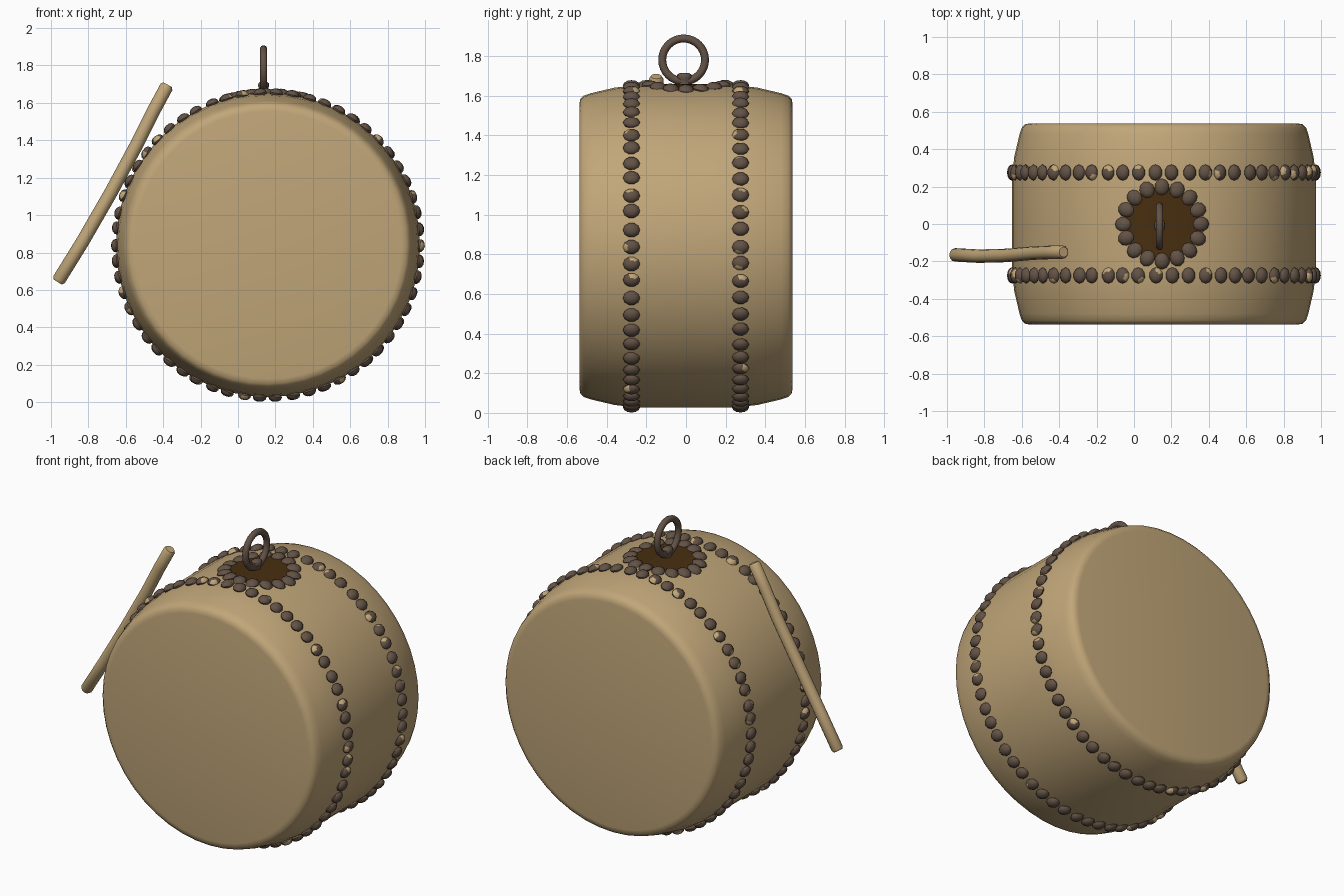
import bpy, bmesh, math, random
from mathutils import Vector, Matrix

random.seed(4)
cube = bpy.data.objects.get("Cube")
if cube:
    bpy.data.objects.remove(cube, do_unlink=True)

CX, CZ, R = 0.16, 0.84, 0.813     # drum axis and radius


def material(name, rgb):
    m = bpy.data.materials.new(name)
    m.use_nodes = True
    m.diffuse_color = (*rgb, 1)
    bsdf = m.node_tree.nodes["Principled BSDF"]
    bsdf.inputs["Base Color"].default_value = (*rgb, 1)
    bsdf.inputs["Roughness"].default_value = 0.8
    return m


TAN = material("tan wood", (0.53, 0.38, 0.19))
IRON = material("dark iron", (0.125, 0.085, 0.06))
BROWN = material("deep brown", (0.065, 0.028, 0.005))


def make(name, bm, *mats):
    bmesh.ops.recalc_face_normals(bm, faces=bm.faces)
    mesh = bpy.data.meshes.new(name)
    bm.to_mesh(mesh)
    bm.free()
    for m in mats:
        mesh.materials.append(m)
    ob = bpy.data.objects.new(name, mesh)
    bpy.context.collection.objects.link(ob)
    bpy.ops.object.select_all(action='DESELECT')
    ob.select_set(True)
    bpy.context.view_layer.objects.active = ob
    bpy.ops.object.shade_smooth_by_angle(angle=math.radians(40))
    return ob


def loft(bm, rings):
    """Skin a list of vertex-position rings and cap both ends."""
    vs = [[bm.verts.new(p) for p in ring] for ring in rings]
    n = len(vs[0])
    for a, b in zip(vs, vs[1:]):
        for i in range(n):
            bm.faces.new((a[i], a[(i + 1) % n], b[(i + 1) % n], b[i]))
    bm.faces.new(vs[0])
    bm.faces.new(vs[-1])


def surface_z(x):
    return CZ + math.sqrt(R * R - (x - CX) ** 2)


def stud(bm, centre, out, along, size):
    """Squashed ball lying on the surface, with a worn tan edge on some."""
    side = out.cross(along).normalized()
    frame = Matrix((along, side, out)).transposed().to_4x4()
    tilt = Matrix.Rotation(random.uniform(-0.2, 0.2), 4, 'Y')
    mat = Matrix.Translation(centre) @ frame @ tilt @ Matrix.Diagonal((*size, 1))
    res = bmesh.ops.create_uvsphere(bm, u_segments=10, v_segments=6, radius=1, matrix=mat)
    worn = random.random() < 0.5
    turn = random.uniform(0, math.tau)
    inv = mat.inverted()
    for f in {f for v in res["verts"] for f in v.link_faces}:
        p = inv @ f.calc_center_median()
        angle = (math.atan2(p.y, p.x) - turn) % math.tau
        f.material_index = int(worn and 0.1 < p.z < 0.75 and angle < 1.3)


# Drum body: half profile (y, radius) mirrored, then lofted round the axis
half = [(0.0, R), (0.25, R), (0.36, 0.80), (0.48, 0.772), (0.515, 0.76),
        (0.533, 0.742), (0.538, 0.715)]
profile = [(-y, r) for y, r in reversed(half[1:])] + half
bm = bmesh.new()
N = 48
loft(bm, [[(CX + r * math.cos(math.tau * i / N), y, CZ + r * math.sin(math.tau * i / N))
           for i in range(N)] for y, r in profile])
make("drum_body", bm, TAN)

# Two bands of studs
COUNT = 58
for name, y in (("front_stud_band", -0.275), ("back_stud_band", 0.275)):
    bm = bmesh.new()
    for i in range(COUNT):
        a = math.tau * (i + random.uniform(-0.08, 0.08)) / COUNT
        out = Vector((math.cos(a), 0, math.sin(a)))
        along = Vector((-out.z, 0, out.x))
        stud(bm, Vector((CX, y, CZ)) + out * R, out, along, (0.037, 0.043, 0.026))
    make(name, bm, IRON, TAN)

# Round plate on the top, bent to the drum
PX = 0.15
bm = bmesh.new()
M = 32
rings = []
for k in range(1, 6):
    r = 0.2 * k / 5
    ring = []
    for i in range(M):
        a = math.tau * i / M
        x = PX + r * math.cos(a)
        ring.append((x, r * math.sin(a), surface_z(x) + 0.006))
    rings.append(ring)
loft(bm, rings)
bm.faces.ensure_lookup_table()
bmesh.ops.delete(bm, geom=[bm.faces[-1]], context='FACES_ONLY')
make("top_plate", bm, BROWN)

# Studs round the plate
bm = bmesh.new()
for i in range(16):
    a = math.tau * i / 16
    x, y = PX + 0.207 * math.cos(a), 0.197 * math.sin(a)
    p = Vector((x, y, surface_z(x)))
    out = Vector((x - CX, 0, p.z - CZ)).normalized()
    along = Vector((-math.sin(a), math.cos(a), 0))
    along = (along - out * along.dot(out)).normalized()
    stud(bm, p, out, along, (0.041, 0.046, 0.026))
for f in bm.faces:
    f.material_index = 0
make("plate_studs", bm, IRON)

# Hanging ring
bm = bmesh.new()
U, V, MAJ, MIN = 32, 10, 0.108, 0.02
grid = []
for i in range(U):
    a = math.tau * i / U
    row = []
    for j in range(V):
        b = math.tau * j / V
        d = MAJ + MIN * math.cos(b)
        row.append(bm.verts.new((0.137 + MIN * math.sin(b), -0.012 + d * math.cos(a),
                                 1.775 + 0.005 + d * math.sin(a))))
    grid.append(row)
for i in range(U):
    for j in range(V):
        p, q = grid[i], grid[(i + 1) % U]
        bm.faces.new((p[j], q[j], q[(j + 1) % V], p[(j + 1) % V]))
make("hanging_ring", bm, IRON)

# Eyelet that holds the ring
bm = bmesh.new()
loft(bm, [[(0.137 + w * 0.75 * math.cos(math.tau * i / 12), -0.008 + w * math.sin(math.tau * i / 12), z)
           for i in range(12)]
          for z, w in ((1.63, 0.04), (1.66, 0.032), (1.675, 0.03), (1.69, 0.04),
                       (1.705, 0.037), (1.715, 0.022))])
make("ring_eyelet", bm, IRON)

# Slightly bent drumstick leaning on the side
path = [Vector(p) for p in ((-0.96, -0.165, 0.65), (-0.83, -0.172, 0.86), (-0.68, -0.168, 1.12),
                            (-0.54, -0.156, 1.38), (-0.45, -0.152, 1.56), (-0.38, -0.15, 1.69))]
bm = bmesh.new()
rings = []
for i, p in enumerate(path):
    t = (path[min(i + 1, len(path) - 1)] - path[max(i - 1, 0)]).normalized()
    u = t.cross(Vector((0, 1, 0))).normalized()
    v = t.cross(u)
    spots = [(0, 0.036)]
    if i == 0:
        spots = [(-0.008, 0.027), (0.006, 0.036)]
    elif i == len(path) - 1:
        spots = [(-0.006, 0.036), (0.008, 0.027)]
    for shift, r in spots:
        rings.append([p + t * shift + r * (u * math.cos(math.tau * k / 12) + v * math.sin(math.tau * k / 12))
                      for k in range(12)])
loft(bm, rings)
make("drumstick", bm, TAN)
